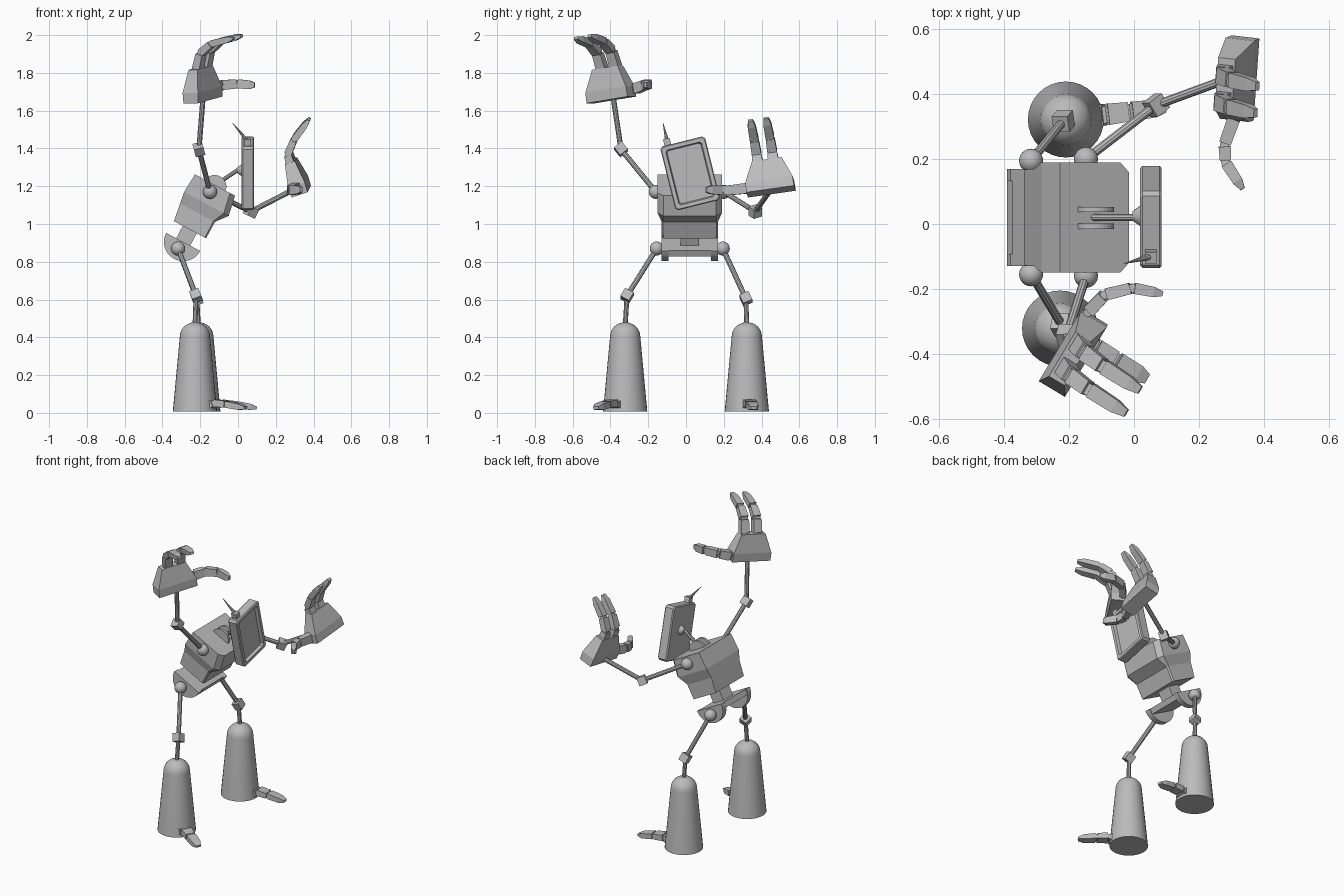
import bpy, bmesh, math
from mathutils import Vector as V, Matrix

if "Cube" in bpy.data.objects:
    bpy.data.objects.remove(bpy.data.objects["Cube"])

grey = bpy.data.materials.new("plain grey")
grey.diffuse_color = (0.5, 0.5, 0.5, 1)
grey.use_nodes = True
grey.node_tree.nodes["Principled BSDF"].inputs["Base Color"].default_value = grey.diffuse_color
Y = V((0, 1, 0))
Z = V((0, 0, 1))


def finish(name, bm, smooth=False):
    bmesh.ops.recalc_face_normals(bm, faces=bm.faces)
    me = bpy.data.meshes.new(name)
    bm.to_mesh(me)
    bm.free()
    me.materials.append(grey)
    if smooth:
        me.shade_smooth()
        me.set_sharp_from_angle(angle=math.radians(35))
    ob = bpy.data.objects.new(name, me)
    bpy.context.collection.objects.link(ob)
    return ob


def loft(name, rings, smooth=False, bm=None):
    """Closed skin through rings of equal point count."""
    own = bm is None
    bm = bm or bmesh.new()
    vs = [[bm.verts.new(p) for p in r] for r in rings]
    n = len(vs[0])
    for a, b in zip(vs, vs[1:]):
        for i in range(n):
            bm.faces.new((a[i], a[(i + 1) % n], b[(i + 1) % n], b[i]))
    bm.faces.new(vs[0])
    bm.faces.new(vs[-1])
    if own:
        return finish(name, bm, smooth)


def ring(c, a, b, r, n):
    return [c + r * (a * math.cos(2 * math.pi * i / n) + b * math.sin(2 * math.pi * i / n)) for i in range(n)]


def rect(c, a, b, ha, hb):
    return [c - a * ha - b * hb, c + a * ha - b * hb, c + a * ha + b * hb, c - a * ha + b * hb]


def rod(name, p, q, r0, r1=None, n=10, bm=None):
    p, q = V(p), V(q)
    d = (q - p).normalized()
    a = d.orthogonal().normalized()
    b = d.cross(a)
    loft(name, [ring(p, a, b, r0, n), ring(q, a, b, r0 if r1 is None else r1, n)], True, bm)


def ball(name, c, r):
    bm = bmesh.new()
    bmesh.ops.create_uvsphere(bm, u_segments=24, v_segments=14, radius=r, matrix=Matrix.Translation(c))
    finish(name, bm, True)


def block(name, c, d, size):
    d = V(d).normalized()
    s = d.cross(Y).normalized()
    t = d.cross(s)
    c = V(c)
    loft(name, [rect(c + d * k * size, s, t, size, size) for k in (-1, 1)])


def digit(name, pts, side, w, t, end=0.75):
    """Jointed digit: tapered boxes with small pins between them."""
    bm = bmesh.new()
    n = len(pts) - 1
    for i in range(n):
        p, q = pts[i], pts[i + 1]
        d = (q - p).normalized()
        s = (side - d * side.dot(d)).normalized()
        up = d.cross(s)
        k0, k1 = 1 - (1 - end) * i / n, 1 - (1 - end) * (i + 1) / n
        g = d * 0.006
        rs = [rect(p + g, s, up, w * k0, t * k0)]
        if i == n - 1:  # blunt pointed tip
            rs += [rect(p.lerp(q, 0.7), s, up, w * k1, t * k1), rect(q, s, up, w * k1 * .6, t * k1 * .45)]
        else:
            rs += [rect(q - g, s, up, w * k1, t * k1)]
        loft(name, rs, bm=bm)
        rod(name, p - s * w * .8 * k0, p + s * w * .8 * k0, t * .7, n=8, bm=bm)
    finish(name, bm)


# leaning trunk frame: U up the spine, F forward
C = V((-0.29, 0.02, 0.905))
U = V((math.sin(math.radians(28)), 0, math.cos(math.radians(28))))
F = V((U.z, 0, -U.x))


def trunk(f, y, u):
    return C + F * f + Y * y + U * u


# pelvis plate with a half disc at each end
loft("pelvis_plate", [rect(trunk(0, y, -0.018), F, U, 0.095, 0.018) for y in (-0.15, 0.15)])
for name, y in (("hip_disc_near", -0.15), ("hip_disc_far", 0.113)):
    arc = [math.pi * (1 + i / 20) for i in range(21)]
    loft(name, [[trunk(.102 * math.cos(a), yy, .102 * math.sin(a)) for a in arc] for yy in (y, y + .037)])

# waist and torso
loft("waist", [rect(trunk(0, 0, u), F, Y, 0.042, 0.05) for u in (-0.03, 0.1)])
rings = []
for u, fb, ff, h, c in ((.074, -.095, .098, .148, .008), (.172, -.11, .098, .15, .008),
                        (.235, -.12, .148, .17, .03), (.345, -.113, .127, .17, .03)):
    rings.append([trunk(fb, -h, u), trunk(ff - c, -h, u), trunk(ff, c - h, u),
                  trunk(ff, h - c, u), trunk(ff - c, h, u), trunk(fb, h, u)])
loft("torso", rings)

# neck bracket, neck rod and head mount
for y in (-0.027, 0.025):
    arc = [math.pi * i / 12 for i in range(13)]
    loft("neck_bracket", [[trunk(.01 + .06 * math.cos(a), yy, .343 + .055 * math.sin(a)) for a in arc]
                          for yy in (y - .008, y + .008)])
rod("neck_rod", (-0.13, 0.02, 1.2), (0.02, 0.02, 1.3), 0.011)
rod("head_mount", (-0.005, 0.025, 1.285), (0.025, 0.025, 1.285), 0.014, 0.036, 16)

# head: tilted tablet with a recessed screen
R = Matrix.Translation((0.052, 0.022, 1.268)) @ Matrix.Rotation(math.radians(14), 4, 'X')


def plate(x, hy, hz, c):
    return [R @ V((x, y, z)) for y, z in ((-hy + c, -hz), (hy - c, -hz), (hy, -hz + c), (hy, hz - c),
                                          (hy - c, hz), (-hy + c, hz), (-hy, hz - c), (-hy, -hz + c))]


loft("head_screen", [plate(-.033, .116, .168, .012), plate(-.026, .122, .174, .013), plate(.027, .122, .174, .013),
                     plate(.033, .117, .169, .012), plate(.033, .098, .15, .01), plate(.014, .092, .144, .01)])
block("antenna_base", (0.052, -0.1, 1.435), R.to_3x3() @ Z, 0.018)
rod("antenna", (0.05, -0.1, 1.44), (-0.03, -0.122, 1.535), 0.011, 0.001, 8)

# legs
for side, foot, knee, yaw in ((-1, (-.228, -.322), (-.222, -.312, .62), -30), (1, (-.21, .322), (-.218, .317, .605), 7)):
    tag = "near" if side < 0 else "far"
    hip = V((-.317, .02 + side * .175, .87))
    base = V((foot[0], foot[1], 0))
    prof = [(.117, .008), (.08, .405)] + [(.08 * math.cos(a), .405 + .075 * math.sin(a))
                                           for a in (.25, .5, .75, 1.0, 1.25, 1.5)]
    X = V((1, 0, 0))
    loft("foot_cone_" + tag, [ring(base + Z * z, X, Y, r, 32) for r, z in prof], True)
    ball("hip_" + tag, hip, 0.037)
    rod("thigh_" + tag, hip, knee, 0.014)
    block("knee_" + tag, knee, V(knee) - hip, 0.026)
    rod("shin_" + tag, knee, base + Z * .46, 0.013)
    a = math.radians(yaw)
    d = V((math.cos(a), math.sin(a), 0))
    pts = [base + d * r + Z * z for r, z in ((.07, .03), (.125, .052), (.2, .045), (.31, .026))]
    digit("toe_" + tag, pts, V((-d.y, d.x, 0)), .036, .021, .75)


# arms and hands
def arm(tag, side, elbow, wrist, base, yaw, tilt, path, thumb, thumb_dir):
    shoulder = V((-.148, .02 + side * .18, 1.17))
    ball("shoulder_" + tag, shoulder, 0.037)
    rod("upper_arm_" + tag, shoulder, elbow, 0.014)
    block("elbow_" + tag, elbow, V(elbow) - shoulder, 0.026)
    rod("forearm_" + tag, elbow, wrist, 0.014)
    M = (Matrix.Rotation(math.radians(yaw), 3, 'Z') @ Matrix.Rotation(math.radians(8), 3, 'X')
         @ Matrix.Rotation(math.radians(-tilt), 3, 'Y'))
    n, w, v = M.col[0], M.col[1], M.col[2]
    b = V(base)
    loft("palm_" + tag, [rect(b + v * h, w, n, hw, ht) for h, hw, ht in
                         ((0, .128, .045), (.055, .126, .047), (.172, .08, .028))])
    for i, k in enumerate((-.042, .042)):
        digit(f"finger_{tag}_{i + 1}", [b + n * x + v * z + w * (k + thumb_dir * .01) for x, z in path], w, .028, .022, .75)
    digit("thumb_" + tag, [V(p) for p in thumb], V((0, 0, 1)), .028, .02, .8)


arm("near", -1, (-.207, -.344, 1.395), (-.185, -.385, 1.67), (-.185, -.395, 1.657), -31, 0,
    ((0, .165), (.03, .255), (.1, .305), (.235, .335)),
    ((-.14, -.27, 1.715), (-.09, -.218, 1.735), (-.005, -.197, 1.742), (.088, -.215, 1.735)), 1)
arm("far", 1, (.068, .366, 1.066), (.31, .455, 1.19), (.335, .45, 1.172), -4, 18,
    ((0, .155), (.0, .215), (.056, .28), (.165, .355)),
    ((.31, .33, 1.19), (.279, .245, 1.18), (.282, .19, 1.178), (.335, .108, 1.182)), -1)
